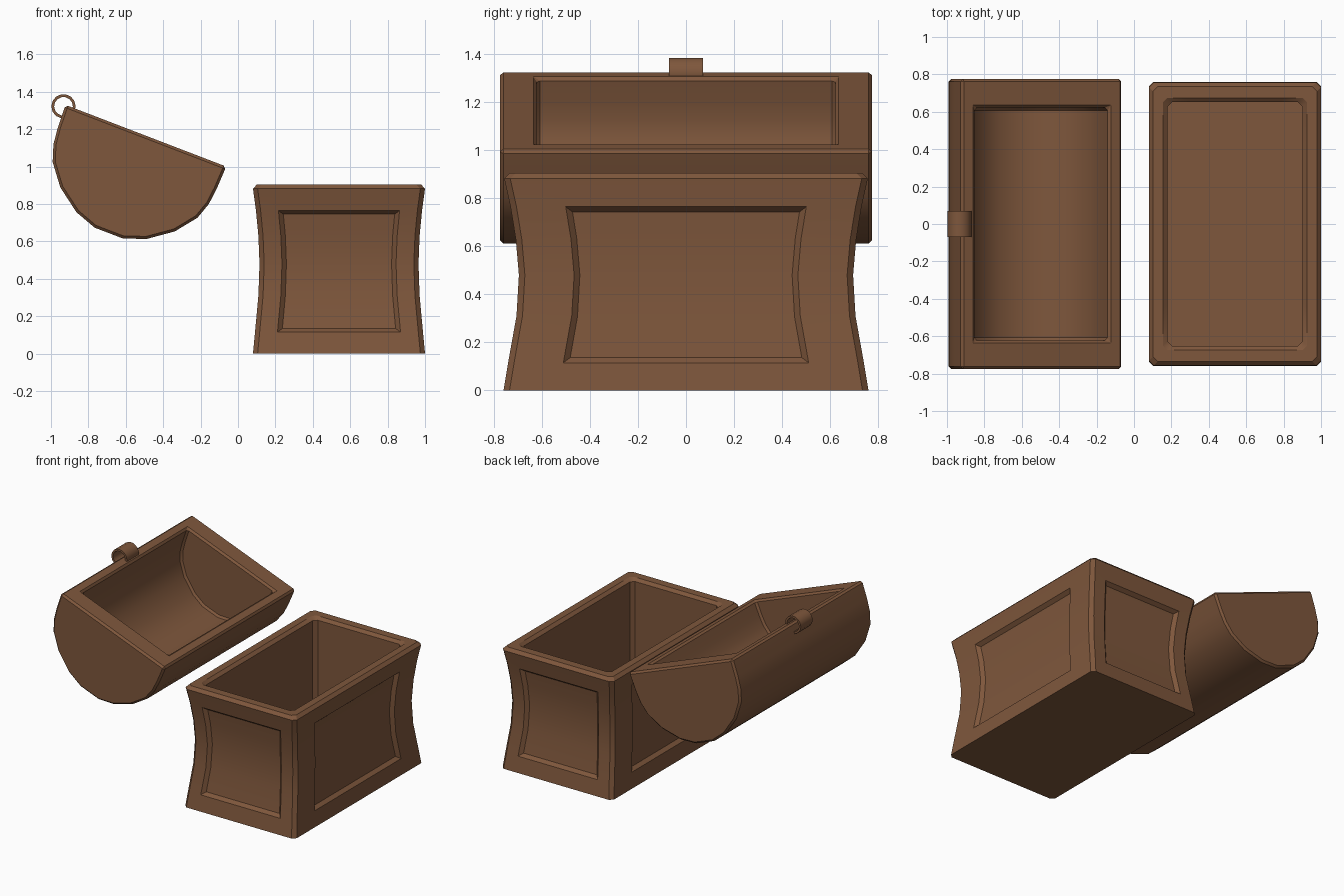
import bpy, bmesh, math
from mathutils import Vector

if "Cube" in bpy.data.objects:
    bpy.data.objects.remove(bpy.data.objects["Cube"])

wood = bpy.data.materials.new("brown_wood")
wood.diffuse_color = (0.21, 0.095, 0.045, 1)
wood.use_nodes = True
wood.node_tree.nodes["Principled BSDF"].inputs["Base Color"].default_value = wood.diffuse_color


def finish(name, bm, location=(0, 0, 0)):
    bmesh.ops.recalc_face_normals(bm, faces=bm.faces[:])
    mesh = bpy.data.meshes.new(name)
    bm.to_mesh(mesh)
    bm.free()
    mesh.materials.append(wood)
    ob = bpy.data.objects.new(name, mesh)
    ob.location = location
    bpy.context.collection.objects.link(ob)
    bpy.ops.object.select_all(action='DESELECT')
    ob.select_set(True)
    bpy.context.view_layer.objects.active = ob
    bpy.ops.object.shade_smooth_by_angle(angle=math.radians(28))
    return ob


def bridge(bm, a, b):
    n = len(a)
    return [bm.faces.new((a[i], a[(i + 1) % n], b[(i + 1) % n], b[i])) for i in range(n)]


# Chest body: waisted loft with chamfered corners, rim and hollow inside
def body_ring(bm, hx, hy, z, c=0.025):
    q, p = hx - 0.12, hy - 0.23          # panel half widths
    half = [(hx, -hy + c), (hx, -p), (hx, p), (hx, hy - c),
            (hx - c, hy), (q, hy), (-q, hy), (-hx + c, hy)]
    return [bm.verts.new((x, y, z)) for x, y in half + [(-x, -y) for x, y in half]]


sections = [(.46, .76, 0), (.449, .741, .115), (.431, .706, .31), (.425, .696, .48),
            (.431, .709, .63), (.444, .731, .765), (.46, .757, .882), (.438, .735, .905),
            (.385, .675, .905), (.362, .652, .885), (.362, .652, .07)]
bm = bmesh.new()
rings = [body_ring(bm, *s) for s in sections]
panels = [[], [], [], []]
for row, (a, b) in enumerate(zip(rings, rings[1:])):
    faces = bridge(bm, a, b)
    if 1 <= row <= 4:
        for side in range(4):
            panels[side].append(faces[side * 4 + 1])
bm.faces.new(rings[0])
bm.faces.new(rings[-1])
bmesh.ops.recalc_face_normals(bm, faces=bm.faces[:])
# Recessed side panels
for group in panels:
    bmesh.ops.inset_region(bm, faces=group, thickness=0.024, depth=-0.024,
                           use_even_offset=True, use_boundary=True)
finish("chest_body", bm, (0.54, 0, 0))

# Lid: upturned half barrel, tilted, with a hollow inside
half = [(.46, 0), (.455, .13), (.445, .22), (.415, .31), (.328, .422), (.2, .515), (.08, .557)]
arc = [(-u, v) for u, v in half] + half[::-1]
tilt = math.radians(21)
mid = Vector((-0.4925, 0, 1.165))
along = Vector((math.cos(tilt), 0, -math.sin(tilt)))
down = Vector((-math.sin(tilt), 0, -math.cos(tilt)))


def barrel(bm, scale, hy):
    rows = [[bm.verts.new(mid + along * u * scale + down * v * scale + Vector((0, y, 0)))
             for u, v in arc] for y in (-hy, hy)]
    a, b = rows
    for i in range(len(arc) - 1):
        bm.faces.new((a[i], a[i + 1], b[i + 1], b[i]))
    bm.faces.new(a)
    bm.faces.new(b)
    return [a[0], a[-1], b[-1], b[0]]


bm = bmesh.new()
bridge(bm, barrel(bm, 1, 0.775), barrel(bm, 0.83, 0.622))
bmesh.ops.recalc_face_normals(bm, faces=bm.faces[:])
sharp = [e for e in bm.edges if e.calc_face_angle(0) > math.radians(50)]
bmesh.ops.bevel(bm, geom=sharp, offset=0.014, segments=1, affect='EDGES', clamp_overlap=True)
finish("chest_lid", bm)

# Latch: short hollow ring on the lid's raised edge
bm = bmesh.new()
sides = 14
loops = []
for r, y in ((.065, -.07), (.065, .07), (.05, .07), (.05, -.07)):
    loops.append([bm.verts.new((r * math.cos(math.tau * i / sides), y,
                                r * math.sin(math.tau * i / sides))) for i in range(sides)])
for k in range(4):
    bridge(bm, loops[k], loops[(k + 1) % 4])
finish("lid_latch", bm, (-0.933, 0, 1.322))
